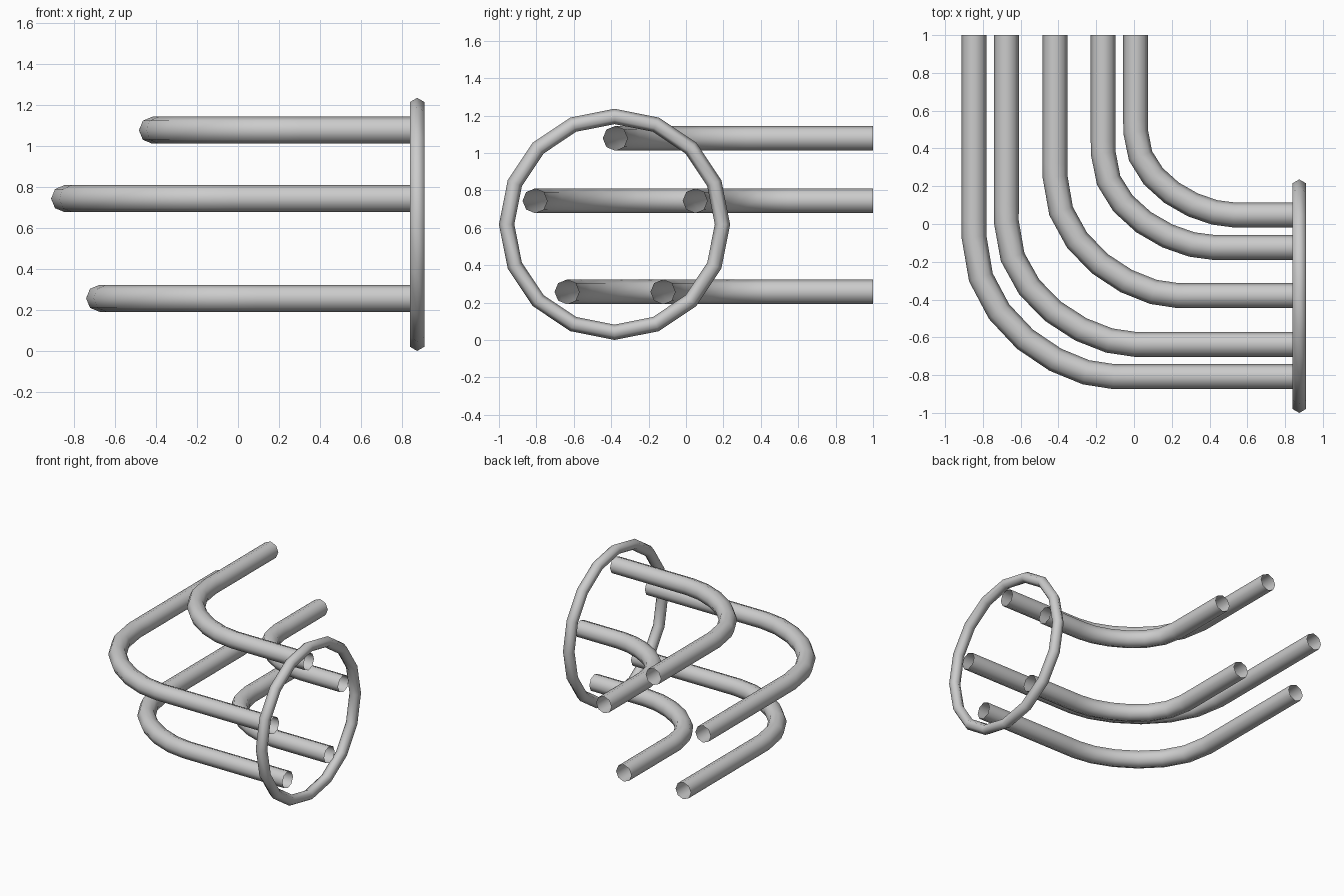
import bpy
from math import radians

if "Cube" in bpy.data.objects:
    bpy.data.objects.remove(bpy.data.objects["Cube"])

PIPE_R = 0.066      # pipe radius
END_X = 0.875       # plane of the ring, where pipes end
K1, K2 = 0.62, 0.36 # handle lengths on both sides of the bend


def bent_pipe(name, x, y, z, rx, ry):
    """Open pipe from the back edge, through a 90 degree bend, to the ring."""
    cu = bpy.data.curves.new(name, 'CURVE')
    cu.dimensions = '3D'
    cu.resolution_u = 6
    cu.bevel_depth = PIPE_R
    cu.bevel_resolution = 2
    sp = cu.splines.new('BEZIER')
    sp.bezier_points.add(3)
    a, b = (x, y + ry), (x + rx, y)
    # each row: left handle, point, right handle
    rows = [
        ((x, 1.0), (x, 1.0), (x, 0.8 if ry < 0.5 else 0.7)),
        ((x, a[1] + 0.1), a, (x, a[1] - K1 * ry)),
        ((b[0] - K2 * rx, y), b, (b[0] + 0.1, y)),
        ((END_X - 0.1, y), (END_X, y), (END_X, y)),
    ]
    for p, (l, c, r) in zip(sp.bezier_points, rows):
        p.handle_left_type = p.handle_right_type = 'FREE'
        p.handle_left, p.co, p.handle_right = (*l, z), (*c, z), (*r, z)
    ob = bpy.data.objects.new(name, cu)
    bpy.context.collection.objects.link(ob)


# Five pipes arranged as a pentagon: y, z, bend size in x and y
pipes = {
    "pipe_outer_middle": (-0.808, 0.744, 0.74, 0.74),
    "pipe_outer_low": (-0.637, 0.257, 0.68, 0.65),
    "pipe_top": (-0.379, 1.078, 0.65, 0.63),
    "pipe_inner_low": (-0.124, 0.257, 0.585, 0.50),
    "pipe_inner_middle": (0.048, 0.744, 0.52, 0.44),
}
for name, (y, z, rx, ry) in pipes.items():
    bent_pipe(name, y - 0.039, y, z, rx, ry)

# Ring around the pipe ends
bpy.ops.mesh.primitive_torus_add(
    major_segments=16, minor_segments=6, major_radius=0.577, minor_radius=0.041,
    location=(END_X, -0.382, 0.618), rotation=(0, radians(90), 0))
ring = bpy.context.object
ring.name = "ring"
bpy.ops.object.shade_smooth()
